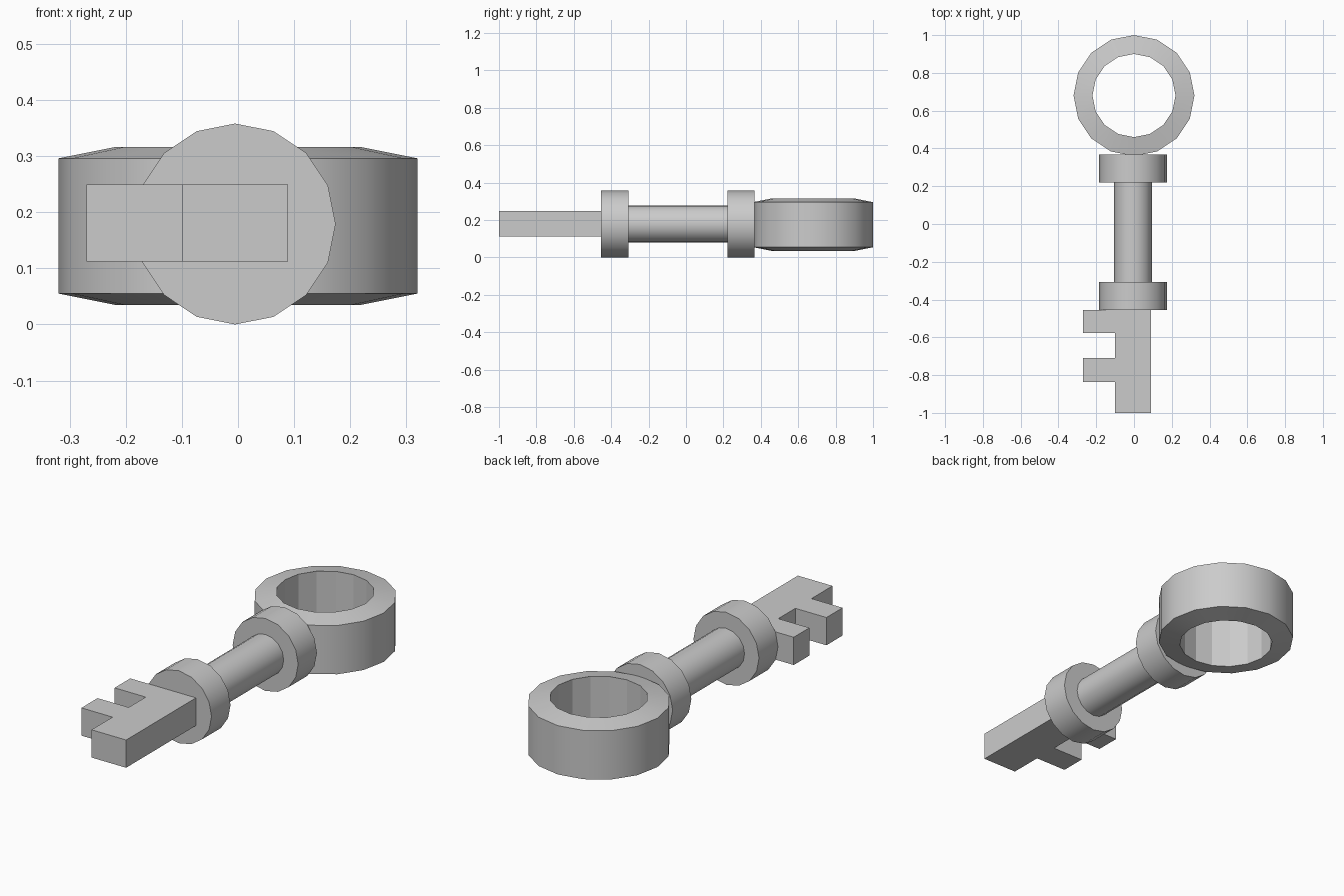
import bpy, bmesh
from math import sin, cos, pi, radians

if "Cube" in bpy.data.objects:
    bpy.data.objects.remove(bpy.data.objects["Cube"])

SIDES = 16


def make_object(name, bm, smooth=False):
    bmesh.ops.recalc_face_normals(bm, faces=bm.faces)
    mesh = bpy.data.meshes.new(name)
    bm.to_mesh(mesh)
    bm.free()
    obj = bpy.data.objects.new(name, mesh)
    bpy.context.collection.objects.link(obj)
    if smooth:
        bpy.ops.object.select_all(action='DESELECT')
        obj.select_set(True)
        bpy.context.view_layer.objects.active = obj
        bpy.ops.object.shade_smooth_by_angle(angle=radians(30))
    return obj


def lathe(name, profile, place, closed):
    """Revolve (radius, height) points; place maps local x, y, height to world."""
    bm = bmesh.new()
    rings = []
    for r, h in profile:
        rings.append([bm.verts.new(place(r * sin(2 * pi * i / SIDES),
                                         r * cos(2 * pi * i / SIDES), h))
                      for i in range(SIDES)])
    pairs = list(zip(rings, rings[1:]))
    if closed:
        pairs.append((rings[-1], rings[0]))
    else:
        bm.faces.new(rings[0])
        bm.faces.new(rings[-1])
    for a, b in pairs:
        for i in range(SIDES):
            j = (i + 1) % SIDES
            bm.faces.new((a[i], a[j], b[j], b[i]))
    return make_object(name, bm, smooth=True)


# Shaft with a collar at each end
lathe("shaft_and_collars",
      [(0.179, -0.455), (0.179, -0.307), (0.10, -0.307),
       (0.10, 0.221), (0.179, 0.221), (0.179, 0.367)],
      lambda u, v, h: (-0.005 + u, h, 0.179 + v), closed=False)

# Ring handle, top and bottom rising slightly towards the hole
ring = lathe("ring_handle",
             [(0.32, 0.055), (0.32, 0.296), (0.22, 0.316), (0.22, 0.035)],
             lambda u, v, h: (u, 0.68 + v, h), closed=True)

# The hole wall is faceted
for face in ring.data.polygons:
    x, y, _ = face.center
    if (x * x + (y - 0.68) ** 2) ** 0.5 < 0.23:
        face.use_smooth = False

# Toothed bit, extruded from its outline
outline = [(0.089, -1.0), (0.089, -0.455), (-0.27, -0.455), (-0.27, -0.577),
           (-0.10, -0.577), (-0.10, -0.71), (-0.27, -0.71), (-0.27, -0.836),
           (-0.10, -0.836), (-0.10, -1.0)]
bm = bmesh.new()
base = bm.faces.new([bm.verts.new((x, y, 0.112)) for x, y in outline])
top = bmesh.ops.extrude_face_region(bm, geom=[base])
bmesh.ops.translate(bm, vec=(0, 0, 0.137),
                    verts=[g for g in top["geom"] if isinstance(g, bmesh.types.BMVert)])
make_object("toothed_bit", bm)
